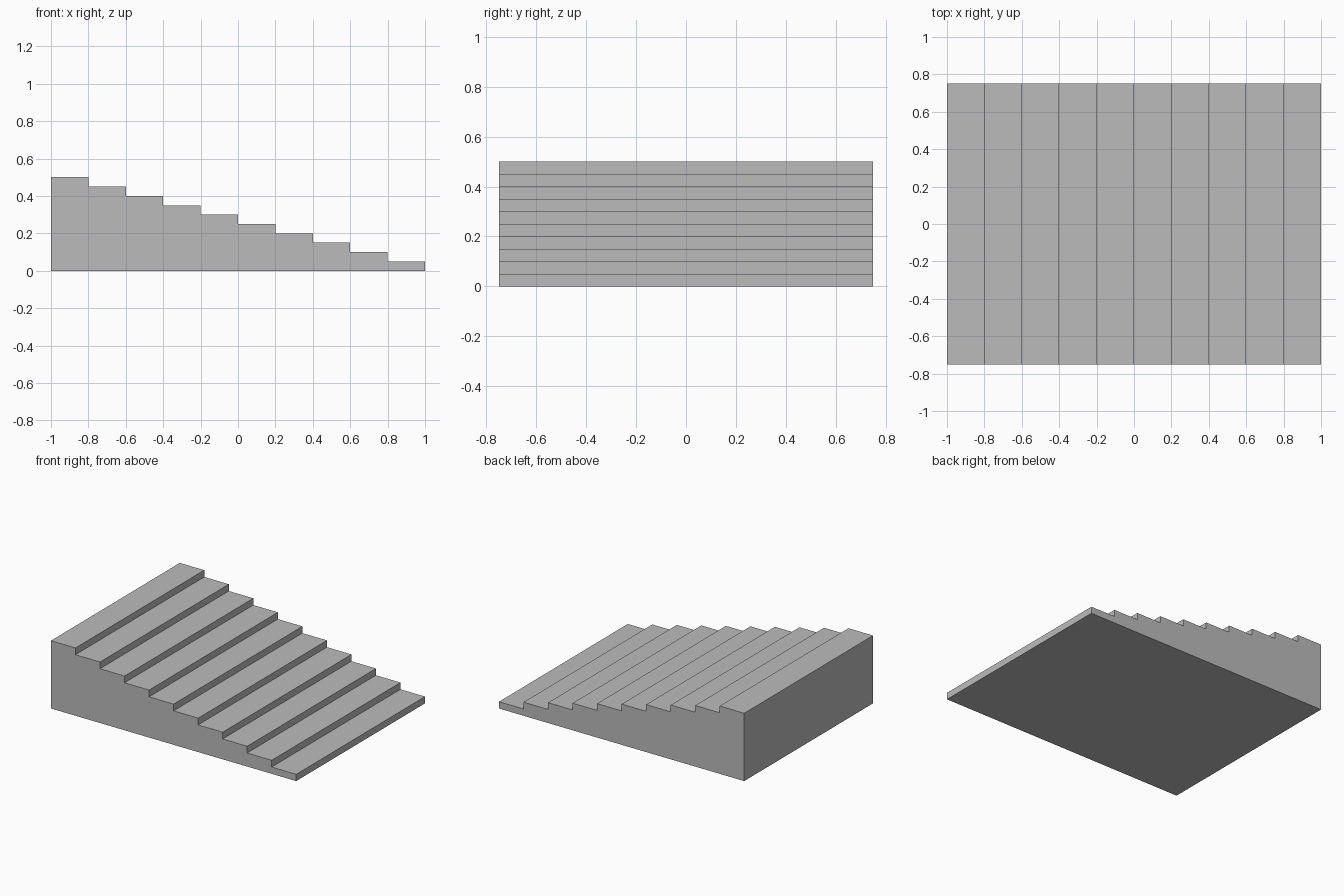
import bpy
import bmesh

cube = bpy.data.objects.get("Cube")
if cube:
    bpy.data.objects.remove(cube, do_unlink=True)

STEPS = 10
TREAD = 0.2
RISE = 0.05
HALF_WIDTH = 0.75

# Plain grey material
grey = bpy.data.materials.new("plain_grey")
grey.use_nodes = True
colour = (0.5, 0.5, 0.5, 1)
grey.diffuse_color = colour
grey.node_tree.nodes["Principled BSDF"].inputs["Base Color"].default_value = colour

# Stepped side profile, descending towards +x
profile = [(-1, 0)]
for i in range(STEPS):
    x, z = -1 + i * TREAD, (STEPS - i) * RISE
    profile += [(x, z), (x + TREAD, z)]
profile.append((1, 0))

# Extrude the profile across the full width
bm = bmesh.new()
side = bm.faces.new([bm.verts.new((x, -HALF_WIDTH, z)) for x, z in profile])
extruded = bmesh.ops.extrude_face_region(bm, geom=[side], use_keep_orig=True)
verts = [v for v in extruded["geom"] if isinstance(v, bmesh.types.BMVert)]
bmesh.ops.translate(bm, verts=verts, vec=(0, 2 * HALF_WIDTH, 0))
bmesh.ops.recalc_face_normals(bm, faces=bm.faces)

mesh = bpy.data.meshes.new("staircase")
bm.to_mesh(mesh)
bm.free()
mesh.materials.append(grey)
bpy.context.collection.objects.link(bpy.data.objects.new("staircase", mesh))
